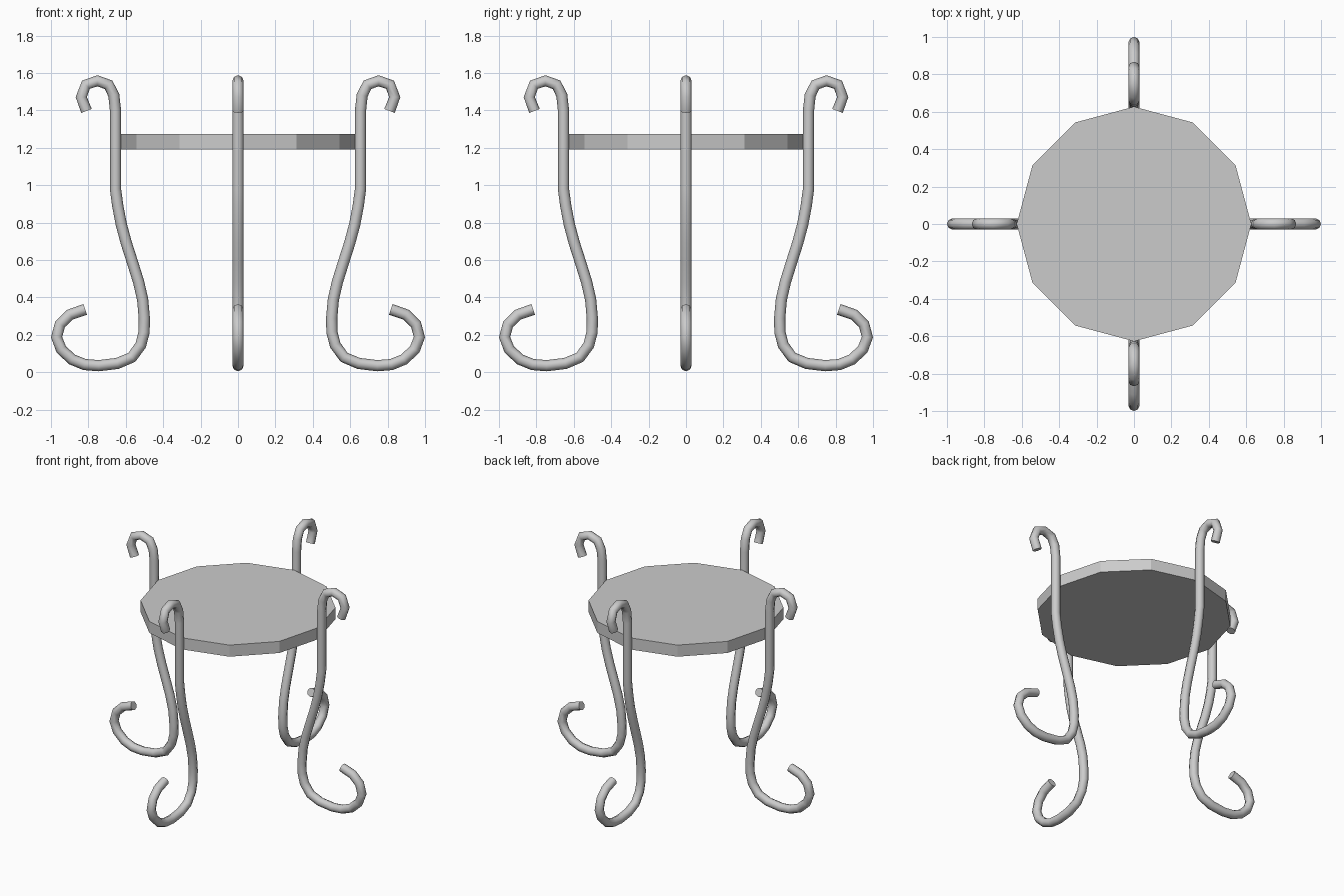
import bpy
from math import cos, sin, pi, radians

if "Cube" in bpy.data.objects:
    bpy.data.objects.remove(bpy.data.objects["Cube"])

TUBE = 0.03

# Leg centreline as (distance from axis, height), hook tip to foot scroll
PATH = [
    (0.81, 1.397), (0.838, 1.471), (0.813, 1.537), (0.752, 1.558), (0.692, 1.537),
    (0.664, 1.481), (0.655, 1.40), (0.655, 0.98), (0.643, 0.89), (0.624, 0.79),
    (0.597, 0.69), (0.565, 0.59), (0.532, 0.485), (0.51, 0.39), (0.501, 0.29),
    (0.502, 0.215), (0.52, 0.145), (0.567, 0.08), (0.645, 0.047), (0.745, 0.035),
    (0.82, 0.041), (0.887, 0.068), (0.945, 0.122), (0.97, 0.188), (0.951, 0.257),
    (0.898, 0.308), (0.817, 0.336),
]


def make_leg(name, angle):
    curve = bpy.data.curves.new(name, 'CURVE')
    curve.dimensions = '3D'
    curve.bevel_depth = TUBE
    curve.bevel_resolution = 2
    curve.use_fill_caps = True
    spline = curve.splines.new('POLY')
    spline.points.add(len(PATH) - 1)
    for p, (r, z) in zip(spline.points, PATH):
        p.co = (r * cos(angle), r * sin(angle), z, 1)
    obj = bpy.data.objects.new(name, curve)
    bpy.context.collection.objects.link(obj)
    bpy.ops.object.select_all(action='DESELECT')
    obj.select_set(True)
    bpy.context.view_layer.objects.active = obj
    bpy.ops.object.convert(target='MESH')
    bpy.ops.object.shade_smooth_by_angle(angle=radians(50))


# Four scrolled legs around the top
for i, side in enumerate(("right", "back", "left", "front")):
    make_leg(side + "_leg", i * pi / 2)

# Twelve-sided table top, corners meeting the legs
bpy.ops.mesh.primitive_cylinder_add(vertices=12, radius=0.627, depth=0.082,
                                    location=(0, 0, 1.233))
bpy.context.object.name = "table_top"
